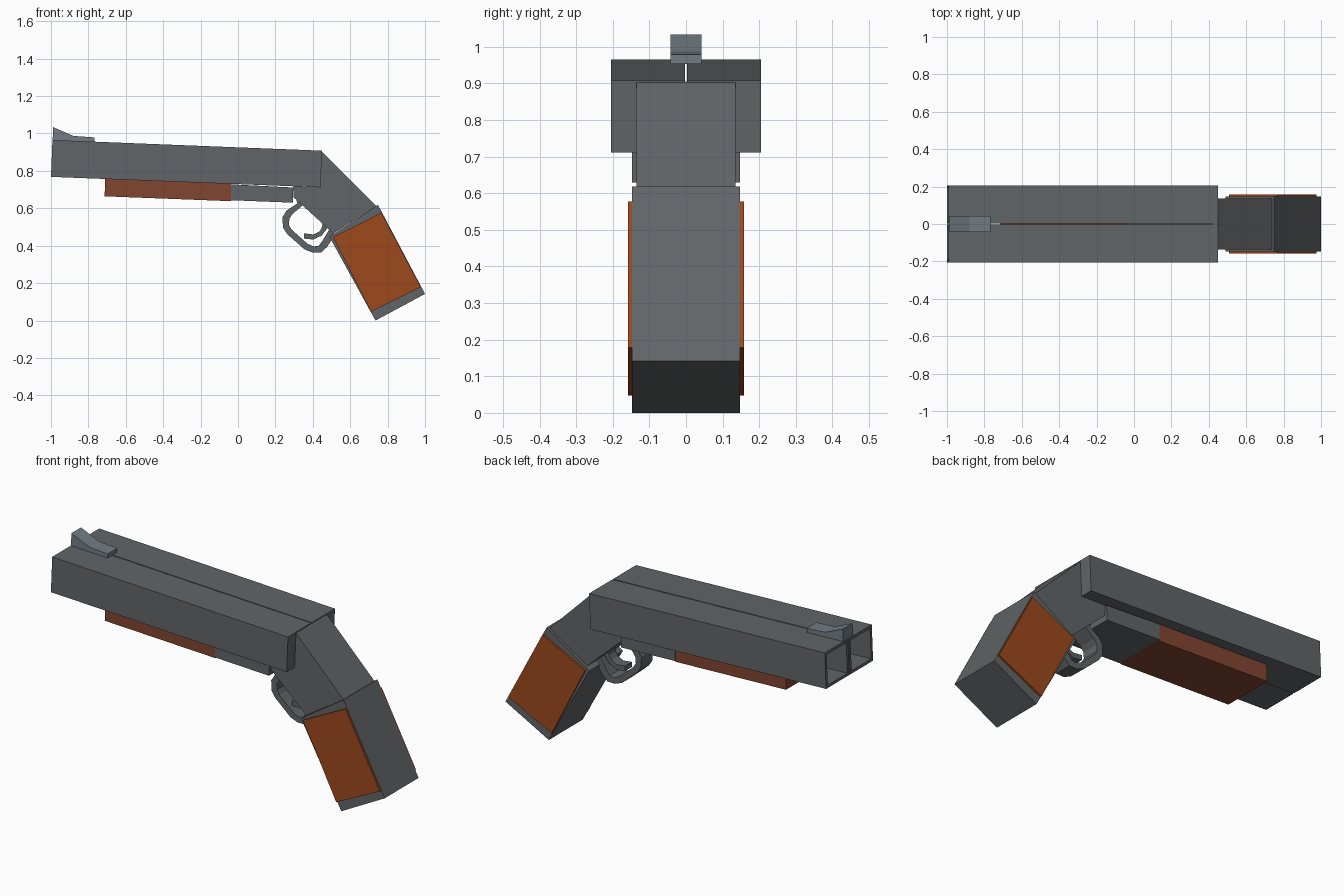
import bpy, bmesh
from mathutils import Vector

if "Cube" in bpy.data.objects:
    bpy.data.objects.remove(bpy.data.objects["Cube"])


def material(name, rgb):
    m = bpy.data.materials.new(name)
    m.diffuse_color = (*rgb, 1)
    m.use_nodes = True
    m.node_tree.nodes["Principled BSDF"].inputs["Base Color"].default_value = m.diffuse_color
    return m


metal = material("dark_metal", (0.12, 0.13, 0.135))
steel = material("blue_steel", (0.17, 0.2, 0.23))
wood = material("wood", (0.34, 0.065, 0.012))
dark_wood = material("dark_wood", (0.22, 0.06, 0.03))


def prism(name, profile, y0, y1, mat, bore=None):
    """Extrude an x-z profile from y0 to y1; bore = (wall, depth) hollows the muzzle end."""
    bm = bmesh.new()
    face = bm.faces.new([bm.verts.new((x, y0, z)) for x, z in profile])
    ext = bmesh.ops.extrude_face_region(bm, geom=[face])
    verts = [g for g in ext["geom"] if isinstance(g, bmesh.types.BMVert)]
    bmesh.ops.translate(bm, vec=(0, y1 - y0, 0), verts=verts)
    bmesh.ops.recalc_face_normals(bm, faces=bm.faces)
    if bore:
        muzzle = min(bm.faces, key=lambda f: f.calc_center_median().x)
        bmesh.ops.inset_region(bm, faces=[muzzle], thickness=bore[0])
        ext = bmesh.ops.extrude_face_region(bm, geom=[muzzle])
        verts = [g for g in ext["geom"] if isinstance(g, bmesh.types.BMVert)]
        if muzzle.is_valid:
            bm.faces.remove(muzzle)
        bmesh.ops.translate(bm, vec=Vector((1, 0, -0.038)) * bore[1], verts=verts)
        bmesh.ops.recalc_face_normals(bm, faces=bm.faces)
    me = bpy.data.meshes.new(name)
    bm.to_mesh(me)
    bm.free()
    me.materials.append(mat)
    ob = bpy.data.objects.new(name, me)
    bpy.context.collection.objects.link(ob)
    return ob


# Twin square barrels with a narrow gap, and side grip panels
barrel = [(-0.992, 0.965), (0.449, 0.908), (0.441, 0.712), (-1.0, 0.768)]
panel = [(0.767, 0.577), (0.977, 0.178), (0.711, 0.047), (0.508, 0.446)]
for side, s in (("left", 1), ("right", -1)):
    prism(side + "_barrel", barrel, s * 0.003, s * 0.205, metal, bore=(0.022, 1.38))
    prism(side + "_grip_panel", panel, s * 0.13, s * 0.158, wood)

# Front sight
prism("front_sight", [(-0.989, 1.034), (-0.88, 0.987), (-0.768, 0.979),
                      (-0.768, 0.953), (-0.991, 0.962)], -0.042, 0.042, steel)

# Wooden fore-end and metal block under the barrels
prism("fore_end", [(-0.711, 0.758), (-0.037, 0.733), (-0.037, 0.638),
                   (-0.713, 0.664)], -0.145, 0.145, dark_wood)
prism("under_block", [(-0.037, 0.728), (0.296, 0.711), (0.293, 0.63),
                      (-0.037, 0.643)], -0.148, 0.148, metal)

# Angled receiver
prism("receiver", [(0.42, 0.905), (0.447, 0.905), (0.74, 0.612), (0.51, 0.465),
                   (0.296, 0.66), (0.296, 0.716), (0.42, 0.714)], -0.135, 0.135, metal)

# Grip
prism("grip", [(0.748, 0.619), (1.0, 0.142), (0.735, 0.0), (0.489, 0.447),
               (0.5, 0.485)][:4], -0.148, 0.148, metal)

# Trigger guard: outer loop followed by inner loop
guard = [(0.31, 0.645), (0.318, 0.626), (0.26, 0.588), (0.238, 0.553), (0.24, 0.497),
         (0.262, 0.463), (0.356, 0.38), (0.4, 0.363), (0.446, 0.364), (0.475, 0.392),
         (0.52, 0.46), (0.49, 0.49), (0.452, 0.427), (0.432, 0.4), (0.405, 0.396),
         (0.372, 0.41), (0.288, 0.485), (0.272, 0.51), (0.275, 0.545), (0.292, 0.57),
         (0.345, 0.615)]
prism("trigger_guard", guard, -0.05, 0.05, metal)

# Hooked trigger
prism("trigger", [(0.452, 0.535), (0.45, 0.5), (0.436, 0.476), (0.404, 0.46), (0.352, 0.466),
                  (0.352, 0.438), (0.404, 0.433), (0.447, 0.454), (0.475, 0.49), (0.485, 0.51)],
      -0.03, 0.03, metal)
